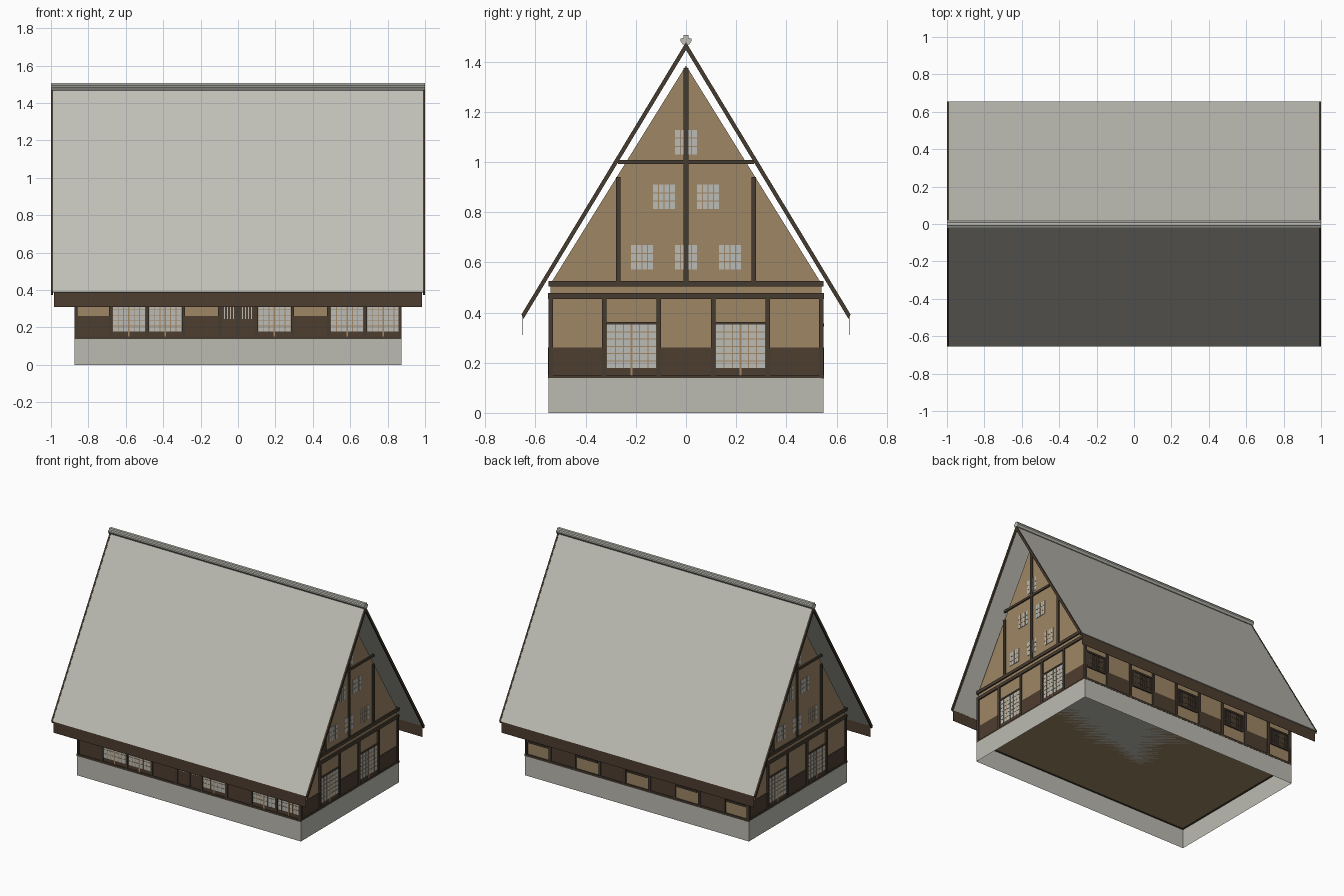
import bpy
import bmesh
from math import pi
from mathutils import Matrix

cube = bpy.data.objects.get("Cube")
if cube:
    bpy.data.objects.remove(cube, do_unlink=True)


def material(name, rgb):
    m = bpy.data.materials.new(name)
    m.use_nodes = True
    m.diffuse_color = (*rgb, 1)
    bsdf = m.node_tree.nodes["Principled BSDF"]
    bsdf.inputs["Base Color"].default_value = (*rgb, 1)
    bsdf.inputs["Roughness"].default_value = 0.9
    return m


STONE = material("stone_grey", (0.50, 0.49, 0.44))
ROOF = material("roof_grey", (0.52, 0.515, 0.465))
PLASTER = material("tan_plaster", (0.34, 0.238, 0.128))
BOARD = material("dark_boards", (0.076, 0.047, 0.029))
BEAM = material("beam_brown", (0.062, 0.045, 0.03))
PAPER = material("pale_paper", (0.50, 0.50, 0.465))
BAR = material("lattice_tan", (0.36, 0.245, 0.13))

parts = {}


def part(name, mat):
    """Shared mesh that collects all pieces of one part."""
    return parts.setdefault(name, (bmesh.new(), mat))[0]


def box(name, mat, x, y, z, turn=0):
    size = Matrix.Diagonal((x[1] - x[0], y[1] - y[0], z[1] - z[0], 1))
    place = Matrix.Translation((sum(x) / 2, sum(y) / 2, sum(z) / 2))
    spin = Matrix.Rotation(turn, 4, 'Z')
    return bmesh.ops.create_cube(part(name, mat), size=1, matrix=spin @ place @ size)


def extrude(name, mat, profile, x0, x1):
    """Run a (y, z) profile along x."""
    bm = part(name, mat)
    face = bm.faces.new([bm.verts.new((x0, y, z)) for y, z in profile])
    out = bmesh.ops.extrude_face_region(bm, geom=[face], use_keep_orig=True)
    verts = [v for v in out["geom"] if isinstance(v, bmesh.types.BMVert)]
    bmesh.ops.translate(bm, vec=(x1 - x0, 0, 0), verts=verts)


class Wall:
    """Places flat pieces on one outside wall: u along it, z up."""

    def __init__(self, name, turn, half, offset):
        self.name, self.turn, self.half, self.offset = name, turn, half, offset

    def put(self, name, mat, u0, u1, z0, z1, depth):
        box(f"{self.name}_{name}", mat, (u0, u1),
            (-self.offset - depth, -self.offset + 0.002), (z0, z1), self.turn)

    def grid(self, name, mat, u0, u1, z0, z1, cols, rows, depth, w=0.004):
        for i in range(1, cols):
            u = u0 + (u1 - u0) * i / cols
            self.put(name, mat, u - w / 2, u + w / 2, z0, z1, depth)
        for j in range(1, rows):
            z = z0 + (z1 - z0) * j / rows
            self.put(name, mat, u0, u1, z - w / 2, z + w / 2, depth - 0.0005)

    def post(self, u, z0=0.14, z1=0.46):
        self.put("posts", BEAM, u - 0.009, u + 0.009, z0, z1, 0.0085)

    def wainscot(self, u0, u1):
        self.put("wainscot", BOARD, u0, u1, 0.14, 0.26, 0.003)

    def sliding_door(self, u0, u1):
        a, b, mid = u0 + 0.012, u1 - 0.012, (u0 + u1) / 2
        self.put("door_rails", BOARD, u0, u1, 0.14, 0.178, 0.003)
        self.put("door_headers", BEAM, u0, u1, 0.352, 0.363, 0.007)
        self.put("door_paper", PAPER, a, b, 0.178, 0.352, 0.003)
        self.grid("door_lattice", BAR, a, b, 0.178, 0.352, 6, 6, 0.005)
        self.put("door_lattice", BAR, mid - 0.004, mid + 0.004, 0.15, 0.352, 0.006)

    def entry_door(self, u0, u1):
        self.put("entry_door", BOARD, u0, u1, 0.14, 0.352, 0.003)
        self.put("door_headers", BEAM, u0, u1, 0.352, 0.363, 0.007)
        mid = (u0 + u1) / 2
        self.put("entry_stile", BEAM, mid - 0.008, mid + 0.008, 0.14, 0.352, 0.005)
        for side in (-1, 1):
            for i in range(4):
                u = mid + side * (0.025 + i * 0.016)
                self.put("entry_slits", PAPER, u - 0.003, u + 0.003, 0.245, 0.335, 0.004)

    def lattice_window(self, u0, u1):
        a, b = u0 + 0.018, u1 - 0.018
        self.put("window_boards", BOARD, a, b, 0.235, 0.355, 0.003)
        self.grid("window_lattice", BEAM, a, b, 0.235, 0.355, 9, 3, 0.006, 0.006)
        for z in (0.235, 0.345):
            self.put("window_frames", BEAM, a, b, z, z + 0.012, 0.0095)
        for u in (a, b - 0.01):
            self.put("window_frames", BEAM, u, u + 0.01, 0.235, 0.355, 0.009)

    def paper_window(self, u, z):
        box_ = (u - 0.044, u + 0.044, z - 0.049, z + 0.049)
        self.put("windows", PAPER, *box_, 0.003)
        self.grid("window_bars", BAR, *box_, 4, 3, 0.005)

    def bays(self, edges, kinds):
        """Sill, beams, posts and one filling per bay."""
        h = self.half
        self.put("sill", BEAM, -h, h, 0.137, 0.152, 0.0095)
        self.put("lower_beam", BEAM, -h, h, 0.455, 0.478, 0.0095)
        self.put("upper_beam", BEAM, -h, h, 0.503, 0.526, 0.009)
        for u in edges:
            self.post(max(min(u, h - 0.009), 0.009 - h))
        for u0, u1, kind in zip(edges, edges[1:], kinds):
            kind(self, u0, u1)


# Stone base, open underneath
base = box("stone_base", STONE, (-0.875, 0.875), (-0.548, 0.548), (0, 0.14))
bm = part("stone_base", STONE)
bmesh.ops.delete(bm, geom=[f for f in bm.faces if f.calc_center_median().z < 0.01],
                 context='FACES_ONLY')

# Plaster body with steep gables
extrude("plaster_body", PLASTER,
        [(-0.54, 0.14), (0.54, 0.14), (0.54, 0.515), (0, 1.385), (-0.54, 0.515)],
        -0.865, 0.865)

# Long walls
long_edges = [-0.875 + i * 1.75 / 9 for i in range(10)]
W, D, E, L = Wall.wainscot, Wall.sliding_door, Wall.entry_door, Wall.lattice_window
Wall("front", 0, 0.875, 0.54).bays(long_edges, [W, D, D, W, E, D, W, D, D])
Wall("back", pi, 0.875, 0.54).bays(long_edges, [L, W] * 4 + [L])

# Gable walls
gable_edges = [-0.55, -0.326, -0.108, 0.108, 0.326, 0.55]
for name, turn in (("left_gable", pi / 2), ("right_gable", -pi / 2)):
    g = Wall(name, turn, 0.548, 0.865)
    g.bays(gable_edges, [W, D, W, D, W])
    g.post(0, 0.526, 1.375)
    for u in (-0.27, 0.27):
        g.post(u, 0.526, 0.94)
    g.put("collar_beam", BEAM, -0.272, 0.272, 0.993, 1.009, 0.0095)
    for u, z in ((0, 1.079), (-0.087, 0.861), (0.087, 0.861),
                 (-0.175, 0.62), (0, 0.62), (0.175, 0.62)):
        g.paper_window(u, z)


# Roof slopes, verge boards and eave boards
def slope(side, top, thick, eave=0.656):
    pitch = 1.655
    low = top - pitch * eave
    inner = eave - 0.008
    return [(0, top), (side * eave, low),
            (side * inner, top - thick - pitch * inner), (0, top - thick)]


for side, label in ((-1, "front"), (1, "back")):
    extrude(f"{label}_roof", ROOF, slope(side, 1.476, 0.016), -0.99, 0.99)
    for x0 in (-1.0, 0.988):
        extrude(f"{label}_verge_boards", BEAM, slope(side, 1.478, 0.031), x0, x0 + 0.012)
    y = side * 0.65
    box(f"{label}_eave_board", BOARD, (-0.985, 0.985), (y - 0.001, y + 0.001), (0.31, 0.388))

# Ridge cap
half = [(0.012, 1.468), (0.022, 1.482), (0.022, 1.492), (0.011, 1.495), (0.009, 1.506)]
extrude("ridge_cap", ROOF, half + [(-y, z) for y, z in reversed(half)], -1.0, 1.0)

# Turn the collected parts into objects
for name, (bm, mat) in parts.items():
    if name != "stone_base":
        bmesh.ops.recalc_face_normals(bm, faces=bm.faces)
    mesh = bpy.data.meshes.new(name)
    bm.to_mesh(mesh)
    bm.free()
    mesh.materials.append(mat)
    bpy.context.scene.collection.objects.link(bpy.data.objects.new(name, mesh))
